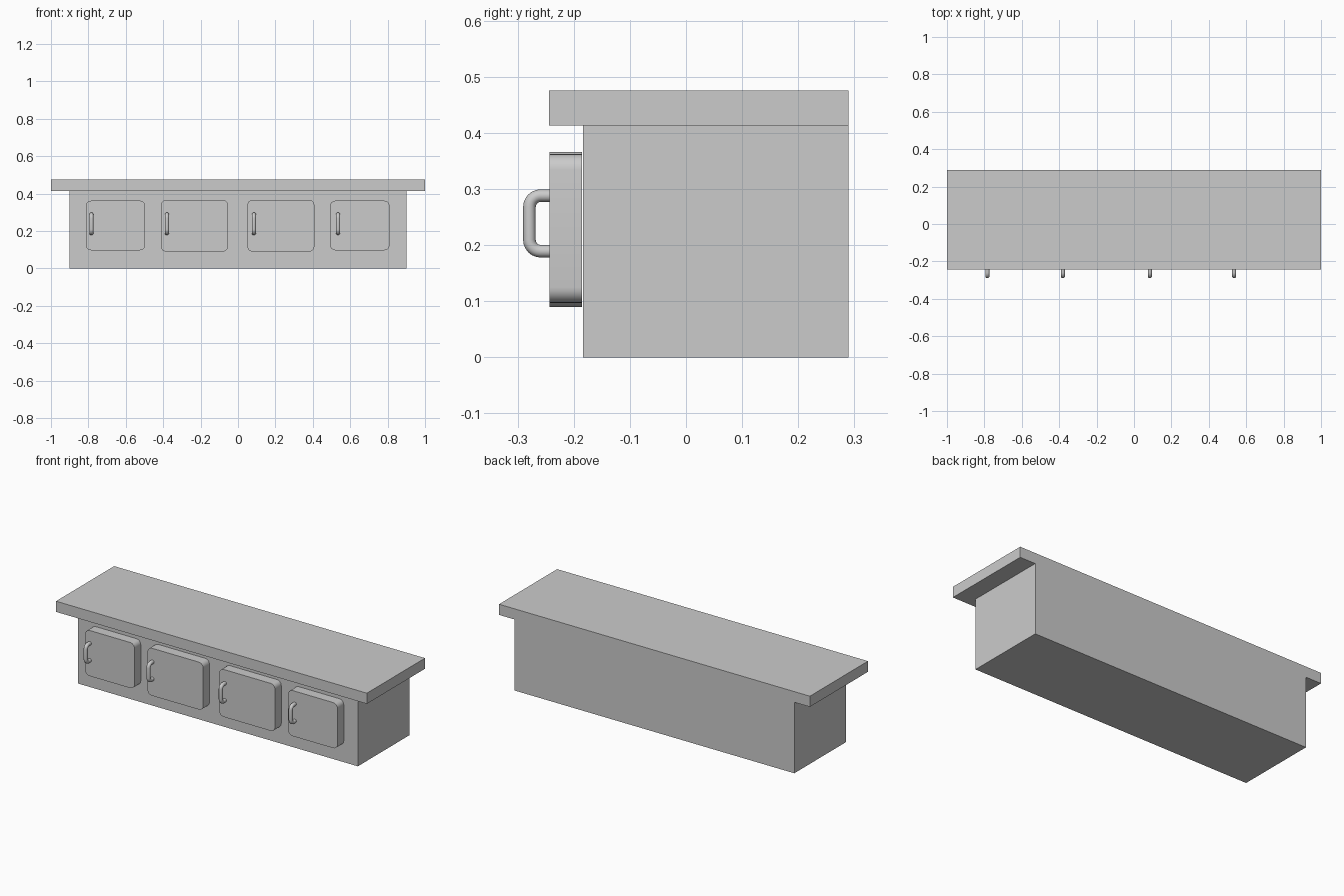
import bpy, math

if "Cube" in bpy.data.objects:
    bpy.data.objects.remove(bpy.data.objects["Cube"])

grey = bpy.data.materials.new("plain_grey")
grey.diffuse_color = (0.6, 0.6, 0.6, 1)
grey.use_nodes = True
grey.node_tree.nodes["Principled BSDF"].inputs["Base Color"].default_value = grey.diffuse_color


def box(name, x0, x1, y0, y1, z0, z1):
    bpy.ops.mesh.primitive_cube_add(size=1, location=((x0 + x1) / 2, (y0 + y1) / 2, (z0 + z1) / 2))
    ob = bpy.context.object
    ob.name = name
    ob.scale = (x1 - x0, y1 - y0, z1 - z0)
    bpy.ops.object.transform_apply(location=False, rotation=False, scale=True)
    ob.data.materials.append(grey)
    return ob


def corner(cx, cz, r, start, n=6):
    """Quarter circle of points, counter-clockwise from the start angle."""
    return [(cx + r * math.cos(start + i * math.pi / 2 / n),
             cz + r * math.sin(start + i * math.pi / 2 / n)) for i in range(n + 1)]


def door(name, x0, x1, z0, z1, r=0.028, y0=-0.243, y1=-0.185):
    pts = (corner(x1 - r, z0 + r, r, -math.pi / 2) + corner(x1 - r, z1 - r, r, 0)
           + corner(x0 + r, z1 - r, r, math.pi / 2) + corner(x0 + r, z0 + r, r, math.pi))
    n = len(pts)
    verts = [(x, y0, z) for x, z in pts] + [(x, y1, z) for x, z in pts]
    faces = [tuple(range(n)), tuple(reversed(range(n, 2 * n)))]
    faces += [(i, i + n, (i + 1) % n + n, (i + 1) % n) for i in range(n)]
    me = bpy.data.meshes.new(name)
    me.from_pydata(verts, [], faces)
    me.materials.append(grey)
    ob = bpy.data.objects.new(name, me)
    bpy.context.collection.objects.link(ob)
    smooth(ob)


def handle(name, x, z0=0.189, z1=0.288, yf=-0.279, yb=-0.238, r=0.02):
    # Bent tube: out from the door, up, and back in
    path = [(yb, z1)] + corner(yf + r, z1 - r, r, math.pi / 2) \
        + corner(yf + r, z0 + r, r, math.pi) + [(yb, z0)]
    cu = bpy.data.curves.new(name, 'CURVE')
    cu.dimensions = '3D'
    cu.bevel_depth = 0.0112
    cu.bevel_resolution = 4
    cu.use_fill_caps = True
    sp = cu.splines.new('POLY')
    sp.points.add(len(path) - 1)
    for p, (y, z) in zip(sp.points, path):
        p.co = (x, y, z, 1)
    ob = bpy.data.objects.new(name, cu)
    bpy.context.collection.objects.link(ob)
    cu.materials.append(grey)
    select(ob)
    bpy.ops.object.convert(target='MESH')
    smooth(bpy.context.object)


def select(ob):
    bpy.ops.object.select_all(action='DESELECT')
    ob.select_set(True)
    bpy.context.view_layer.objects.active = ob


def smooth(ob):
    select(ob)
    bpy.ops.object.shade_smooth_by_angle(angle=math.radians(40))


# Cabinet body and overhanging worktop
box("cabinet_body", -0.9, 0.9, -0.184, 0.29, 0, 0.413)
box("worktop", -1, 1, -0.244, 0.29, 0.413, 0.475)

# Four rounded doors, each with a handle: x0, x1, z0, z1, handle x
doors = [(-0.813, -0.496, 0.097, 0.362, -0.784),
         (-0.412, -0.054, 0.09, 0.366, -0.38),
         (0.05, 0.408, 0.09, 0.366, 0.085),
         (0.493, 0.81, 0.097, 0.362, 0.535)]
for i, (x0, x1, z0, z1, hx) in enumerate(doors, 1):
    door(f"door_{i}", x0, x1, z0, z1)
    handle(f"door_handle_{i}", hx)
